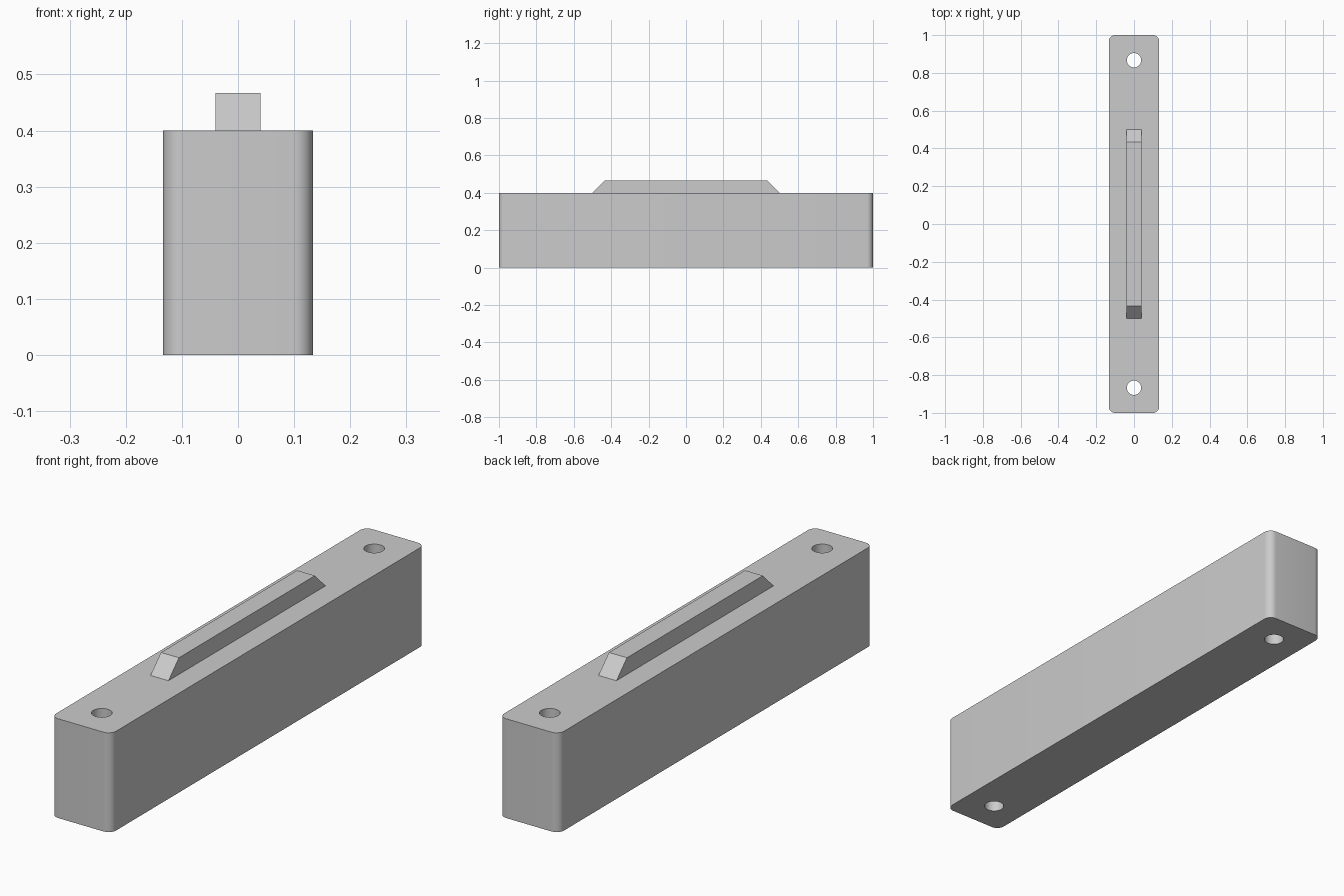
import bpy
import bmesh
import math

default = bpy.data.objects.get("Cube")
if default:
    bpy.data.objects.remove(default, do_unlink=True)

WIDTH, LENGTH, HEIGHT = 0.267, 2.0, 0.4
CORNER = 0.033
HOLE_Y, HOLE_RADIUS = 0.867, 0.038
BAR_WIDTH, BAR_HEIGHT = 0.08, 0.067
BAR_HALF, BAR_TOP_HALF = 0.5, 0.433

grey = bpy.data.materials.new("light grey")
grey.use_nodes = True
colour = (0.6, 0.6, 0.6, 1)
grey.diffuse_color = colour
grey.node_tree.nodes["Principled BSDF"].inputs["Base Color"].default_value = colour


def make_object(name, bm):
    bmesh.ops.recalc_face_normals(bm, faces=bm.faces)
    mesh = bpy.data.meshes.new(name)
    bm.to_mesh(mesh)
    bm.free()
    mesh.materials.append(grey)
    obj = bpy.data.objects.new(name, mesh)
    bpy.context.collection.objects.link(obj)
    return obj


def activate(obj):
    bpy.ops.object.select_all(action='DESELECT')
    obj.select_set(True)
    bpy.context.view_layer.objects.active = obj


# Block with rounded upright corners
bm = bmesh.new()
bmesh.ops.create_cube(bm, size=1)
for v in bm.verts:
    v.co = (v.co.x * WIDTH, v.co.y * LENGTH, (v.co.z + 0.5) * HEIGHT)
uprights = [e for e in bm.edges if abs(e.verts[0].co.z - e.verts[1].co.z) > 0.1]
bmesh.ops.bevel(bm, geom=uprights, offset=CORNER, segments=8, profile=0.5,
                affect='EDGES')
body = make_object("body", bm)

# Screw holes through both ends
for side in (-1, 1):
    bpy.ops.mesh.primitive_cylinder_add(vertices=48, radius=HOLE_RADIUS, depth=1,
                                        location=(0, side * HOLE_Y, HEIGHT / 2))
    cutter = bpy.context.object
    cutter.name = "hole_cutter"
    cutter.data.materials.append(grey)
    cutter.hide_render = True
    activate(body)
    cut = body.modifiers.new("screw_hole", 'BOOLEAN')
    cut.operation = 'DIFFERENCE'
    cut.solver = 'EXACT'
    cut.object = cutter
    bpy.ops.object.modifier_apply(modifier=cut.name)
    bpy.data.objects.remove(cutter, do_unlink=True)

activate(body)
bpy.ops.object.shade_smooth_by_angle(angle=math.radians(30))

# Raised bar with sloping ends
bm = bmesh.new()
profile = [(-BAR_HALF, HEIGHT), (BAR_HALF, HEIGHT),
           (BAR_TOP_HALF, HEIGHT + BAR_HEIGHT), (-BAR_TOP_HALF, HEIGHT + BAR_HEIGHT)]
face = bm.faces.new([bm.verts.new((-BAR_WIDTH / 2, y, z)) for y, z in profile])
extruded = bmesh.ops.extrude_face_region(bm, geom=[face])["geom"]
bmesh.ops.translate(bm, vec=(BAR_WIDTH, 0, 0),
                    verts=[g for g in extruded if isinstance(g, bmesh.types.BMVert)])
make_object("raised_bar", bm)
